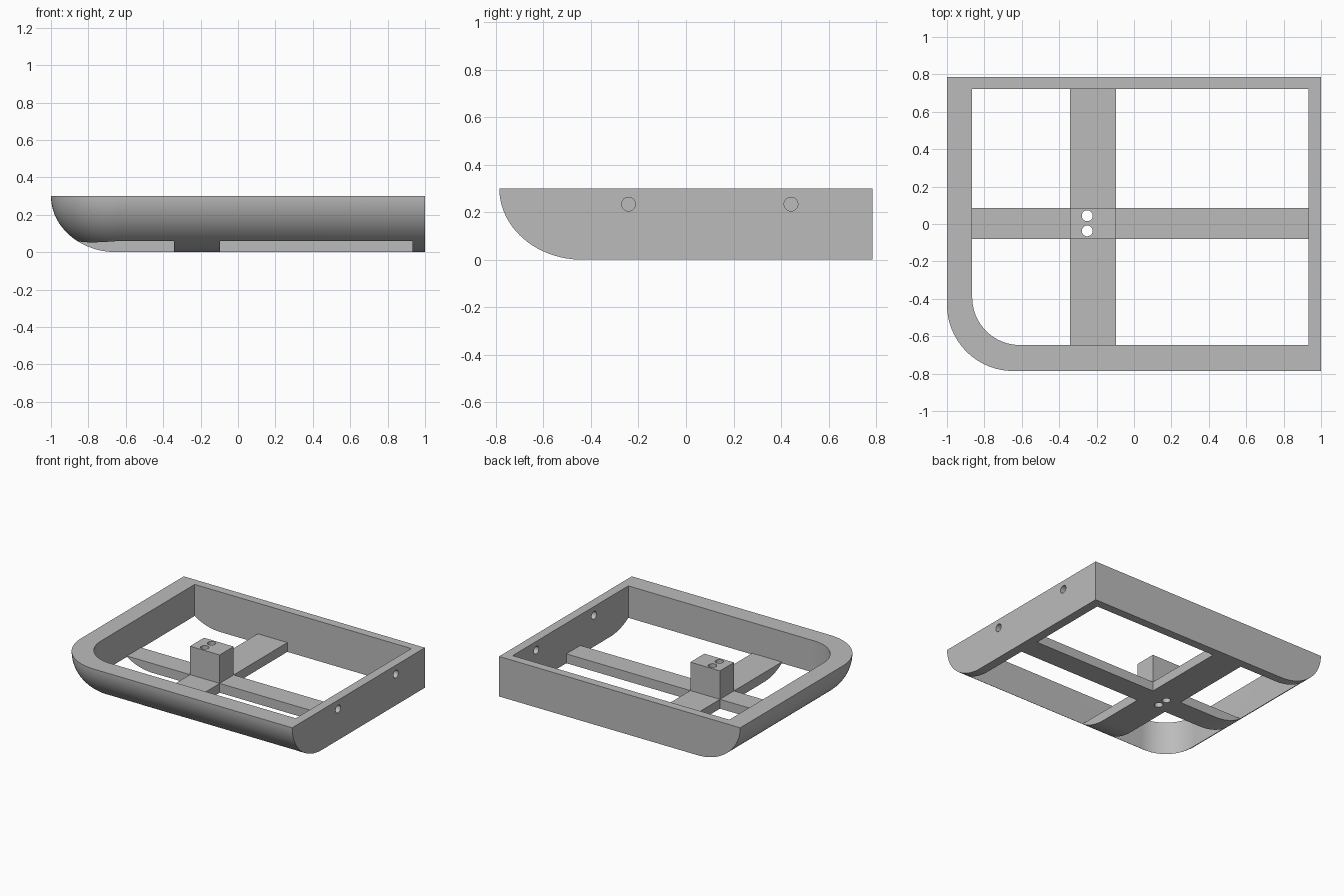
import bpy, bmesh
from math import sin, cos, pi, radians

cube = bpy.data.objects.get("Cube")
if cube:
    bpy.data.objects.remove(cube, do_unlink=True)

mat = bpy.data.materials.new("plain grey")
mat.use_nodes = True
grey = (0.5, 0.5, 0.5, 1)
mat.diffuse_color = grey
mat.node_tree.nodes["Principled BSDF"].inputs["Base Color"].default_value = grey

HALF_Y = 0.786
HEIGHT = 0.3
ROUND = 0.35      # horizontal reach of the rounded underside
BAR_TOP = 0.07


def outline(x0, x1, y0, y1, radius, steps=24):
    """Rectangle with only its front right corner rounded, counter-clockwise."""
    pts = [(x1, y0), (x1, y1), (x0, y1)]
    for i in range(steps + 1):
        a = pi + i / steps * pi / 2
        pts.append((x0 + radius + radius * cos(a), y0 + radius + radius * sin(a)))
    return pts


def loft(name, rings):
    """Solid from stacked (outline, z) rings, lowest first."""
    bm = bmesh.new()
    rows = [[bm.verts.new((x, y, z)) for x, y in pts] for pts, z in rings]
    n = len(rows[0])
    for low, high in zip(rows, rows[1:]):
        for i in range(n):
            j = (i + 1) % n
            bm.faces.new((low[i], low[j], high[j], high[i]))
    bm.faces.new(rows[0][::-1])
    bm.faces.new(rows[-1])
    mesh = bpy.data.meshes.new(name)
    bm.to_mesh(mesh)
    bm.free()
    mesh.materials.append(mat)
    obj = bpy.data.objects.new(name, mesh)
    bpy.context.collection.objects.link(obj)
    return obj


def box(name, x0, x1, y0, y1, z0, z1):
    pts = [(x0, y0), (x1, y0), (x1, y1), (x0, y1)]
    return loft(name, [(pts, z0), (pts, z1)])


def drill(name, location, depth, along_x=False):
    rot = (0, pi / 2, 0) if along_x else (0, 0, 0)
    bpy.ops.mesh.primitive_cylinder_add(vertices=32, radius=0.029, depth=depth,
                                        location=location, rotation=rot)
    obj = bpy.context.object
    obj.name = name
    obj.data.materials.append(mat)
    return obj


def subtract(target, tool):
    mod = target.modifiers.new("cut", 'BOOLEAN')
    mod.operation = 'DIFFERENCE'
    mod.solver = 'EXACT'
    mod.object = tool
    bpy.ops.object.select_all(action='DESELECT')
    bpy.context.view_layer.objects.active = target
    target.select_set(True)
    bpy.ops.object.modifier_apply(modifier=mod.name)
    bpy.data.objects.remove(tool, do_unlink=True)


# Hull, with the underside rounded along the front and right edges
rings = []
STEPS = 24
for i in range(STEPS + 1):
    a = pi / 2 * (1 - i / STEPS)
    inset = ROUND * (1 - cos(a))
    rings.append((outline(-1 + inset, 1, -HALF_Y + inset, HALF_Y,
                          ROUND + 0.005 - inset), HEIGHT * (1 - sin(a))))
frame = loft("tray_frame", rings)

# Opening, leaving the crossing bars and the centre post standing
hole = outline(-0.865, 0.932, -0.647, 0.722, 0.255)
opening = loft("opening_cutter", [(hole, -0.1), (hole, 0.4)])
for part in (box("long_bar", -1.2, 1.2, -0.08, 0.086, -0.2, BAR_TOP),
             box("cross_bar", -0.342, -0.096, -1, 1, -0.2, BAR_TOP),
             box("centre_post", -0.342, -0.096, -0.08, 0.086, -0.2, 0.283)):
    subtract(opening, part)
subtract(frame, opening)

# Holes down the post and through the left wall
for y in (-0.037, 0.044):
    subtract(frame, drill("post_hole", (-0.25, y, 0.15), 0.6))
for y in (-0.242, 0.442):
    subtract(frame, drill("wall_hole", (0.97, y, 0.234), 0.2, along_x=True))

bpy.context.view_layer.objects.active = frame
frame.select_set(True)
bpy.ops.object.shade_smooth_by_angle(angle=radians(30))
